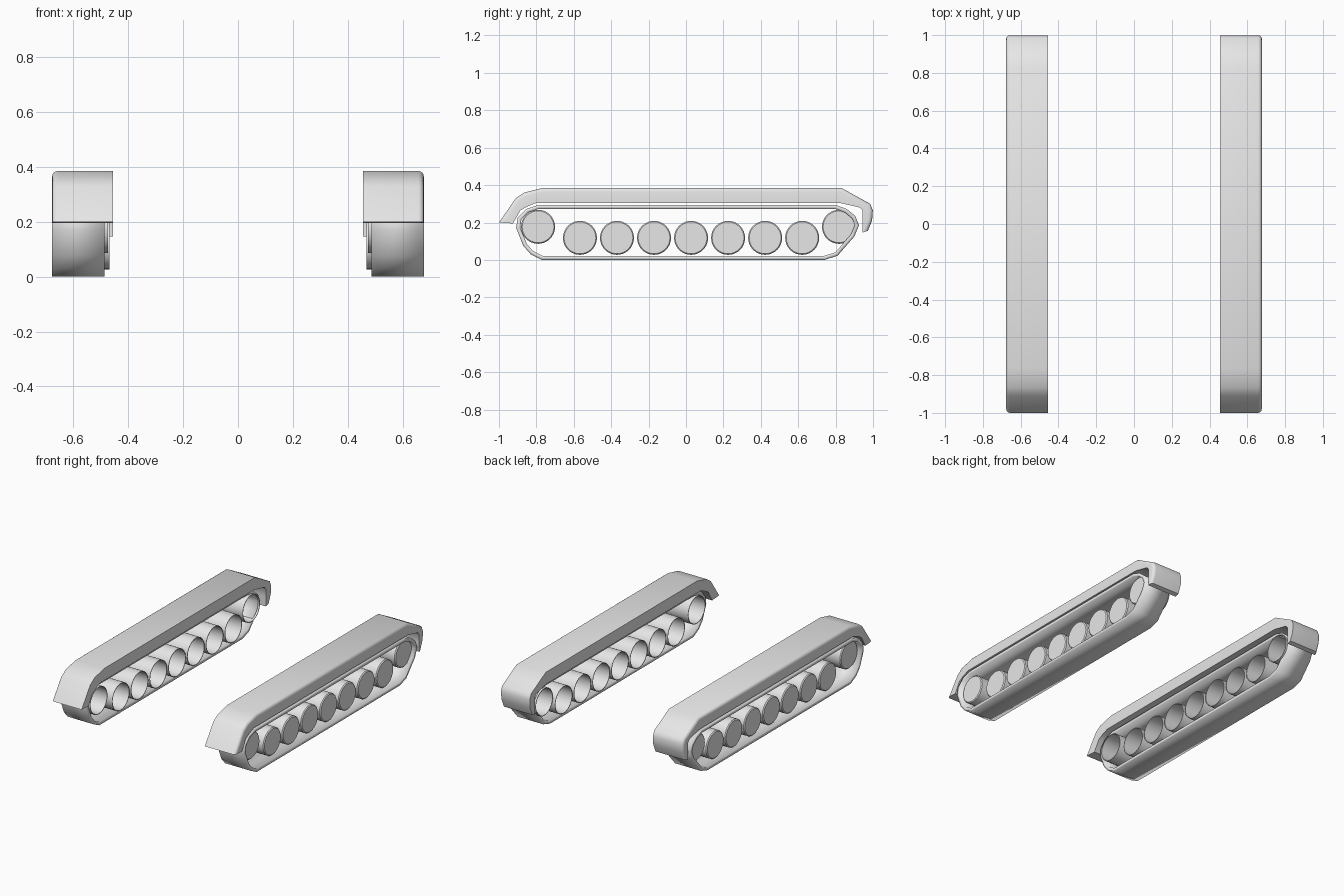
import bpy, bmesh, math
from mathutils import Vector

cube = bpy.data.objects.get("Cube")
if cube:
    bpy.data.objects.remove(cube, do_unlink=True)

grey = bpy.data.materials.new("light grey")
grey.use_nodes = True
grey.diffuse_color = (0.8, 0.8, 0.8, 1)
grey.node_tree.nodes["Principled BSDF"].inputs["Base Color"].default_value = (0.8, 0.8, 0.8, 1)


def finish(bm, name, belt=0):
    """Turn a left-hand part into an object mirrored to the right-hand side."""
    mesh = bpy.data.meshes.new(name)
    bm.to_mesh(mesh)
    bm.free()
    mesh.materials.append(grey)
    obj = bpy.data.objects.new(name, mesh)
    bpy.context.collection.objects.link(obj)
    bpy.ops.object.select_all(action="DESELECT")
    obj.select_set(True)
    bpy.context.view_layer.objects.active = obj
    bpy.ops.object.shade_smooth_by_angle(angle=math.radians(40))
    if belt:
        solid = obj.modifiers.new("thickness", "SOLIDIFY")
        solid.thickness = belt
        solid.offset = -1
        solid.use_even_offset = True
    obj.modifiers.new("other_side", "MIRROR")
    return obj


# Fender: matching outer and inner profiles (y, z), front to back
def fender():
    outer = [(-1.0, 0.2), (-0.91, 0.33), (-0.866, 0.36), (-0.765, 0.385), (0.83, 0.385),
             (0.985, 0.3), (0.999, 0.265), (0.995, 0.21), (0.972, 0.155)]
    inner = [(-0.925, 0.195), (-0.885, 0.265), (-0.85, 0.285), (-0.8, 0.305), (0.82, 0.305),
             (0.93, 0.28), (0.945, 0.262), (0.945, 0.21), (0.945, 0.147)]
    bm = bmesh.new()
    rows = [[bm.verts.new((x, y, z)) for y, z in line]
            for x, line in ((0.455, outer), (0.677, outer), (0.677, inner), (0.455, inner))]
    for k in range(4):
        a, b = rows[k], rows[(k + 1) % 4]
        for i in range(len(a) - 1):
            bm.faces.new((a[i], a[i + 1], b[i + 1], b[i]))
    for end in (0, -1):
        bm.faces.new([row[end] for row in rows])
    bmesh.ops.recalc_face_normals(bm, faces=bm.faces)
    rim = [e for e in bm.edges if all(v in rows[1] for v in e.verts)]
    bmesh.ops.bevel(bm, geom=rim, offset=0.02, segments=4, profile=0.5, affect="EDGES")
    finish(bm, "fender")


# Track belt: a closed loop, counter-clockwise from the front bottom
def belt():
    loop = [(-0.77, 0.005), (0.74, 0.005), (0.81, 0.022), (0.9, 0.125), (0.925, 0.185),
            (0.905, 0.235), (0.86, 0.272), (0.8, 0.294), (-0.79, 0.294), (-0.855, 0.272),
            (-0.9, 0.225), (-0.908, 0.17), (-0.87, 0.075), (-0.83, 0.03)]
    loop = [(y, 0 if z < 0.01 else z) for y, z in loop]
    bm = bmesh.new()
    a, b = [[bm.verts.new((x, y, z)) for y, z in loop] for x in (0.486, 0.677)]
    for i in range(len(loop)):
        j = (i + 1) % len(loop)
        bm.faces.new((a[i], a[j], b[j], b[i]))
    finish(bm, "track_belt", 0.021)


# Wheel: a cup turned around the x axis, capped outside and open inside
def wheel(name, y, z, r, x_in):
    x_out = 0.652
    profile = [(x_out, 0), (x_out, r - 0.006), (x_out - 0.006, r), (x_in, r),
               (x_in, r - 0.004), (x_out - 0.01, r - 0.004), (x_out - 0.01, 0)]
    bm = bmesh.new()
    verts = [bm.verts.new((x, y, z + h)) for x, h in profile]
    edges = [bm.edges.new(pair) for pair in zip(verts, verts[1:])]
    bmesh.ops.spin(bm, geom=verts + edges, cent=Vector((0, y, z)), axis=(1, 0, 0),
                   angle=math.tau, steps=32, use_merge=False)
    bmesh.ops.remove_doubles(bm, verts=bm.verts, dist=0.0005)
    bmesh.ops.recalc_face_normals(bm, faces=bm.faces)
    finish(bm, name)


fender()
belt()
for i in range(7):
    wheel(f"road_wheel_{i + 1}", -0.567 + 0.198 * i, 0.118, 0.091, 0.468)
wheel("front_idler", -0.791, 0.177, 0.091, 0.474)
wheel("rear_sprocket", 0.818, 0.177, 0.091, 0.474)
